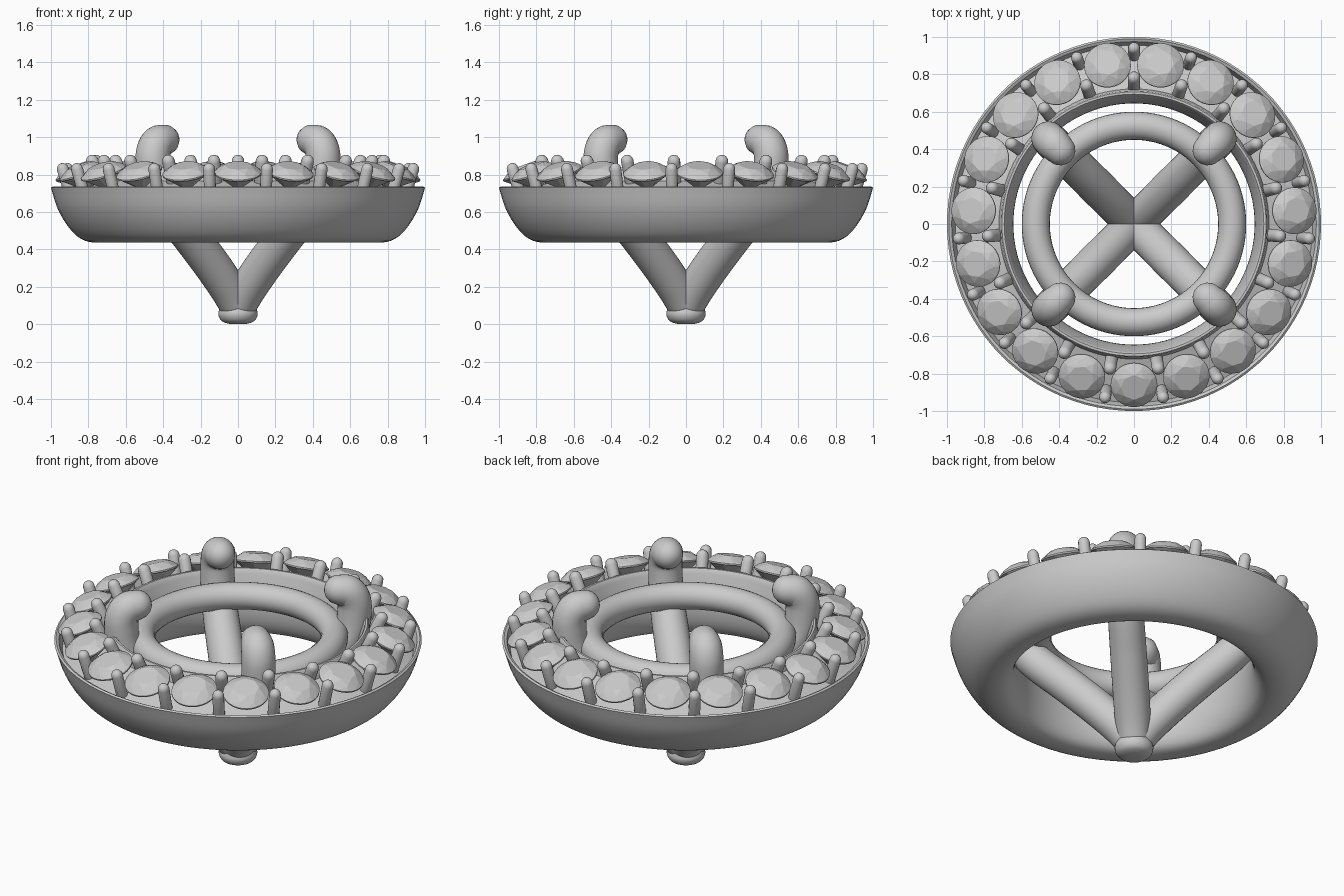
import bpy, bmesh, math
from mathutils import Vector, Matrix

if "Cube" in bpy.data.objects:
    bpy.data.objects.remove(bpy.data.objects["Cube"])

COUNT = 19  # halo stones


def finish(name, bm, smooth=True):
    bmesh.ops.recalc_face_normals(bm, faces=bm.faces)
    me = bpy.data.meshes.new(name)
    bm.to_mesh(me)
    bm.free()
    ob = bpy.data.objects.new(name, me)
    bpy.context.collection.objects.link(ob)
    if smooth:
        bpy.ops.object.select_all(action='DESELECT')
        ob.select_set(True)
        bpy.context.view_layer.objects.active = ob
        bpy.ops.object.shade_smooth_by_angle(angle=math.radians(40))
    return ob


def spline(pts, n=5):
    """Smooth curve through the points."""
    p = [Vector(q) for q in pts]
    p = [2 * p[0] - p[1]] + p + [2 * p[-1] - p[-2]]
    out = []
    for a, b, c, d in zip(p, p[1:], p[2:], p[3:]):
        for i in range(n):
            t = i / n
            out.append(0.5 * (2 * b + (c - a) * t + (2 * a - 5 * b + 4 * c - d) * t * t
                              + (3 * b - a - 3 * c + d) * t ** 3))
    return out + [p[-2]]


def revolve(name, profile, steps=96, closed=True):
    bm = bmesh.new()
    rings = []
    for i in range(steps):
        a = 2 * math.pi * i / steps
        rings.append([bm.verts.new((q[0] * math.cos(a), q[0] * math.sin(a), q[1])) for q in profile])
    m = len(profile)
    for i in range(steps):
        A, B = rings[i], rings[(i + 1) % steps]
        for j in range(m if closed else m - 1):
            k = (j + 1) % m
            bm.faces.new((A[j], B[j], B[k], A[k]))
    bmesh.ops.remove_doubles(bm, verts=bm.verts, dist=1e-5)
    return finish(name, bm)


def rod(name, path, angle, sides):
    """Round-ended rod; path holds (distance from axis, height, thickness radius)."""
    out = Vector((math.cos(angle), math.sin(angle), 0))
    side = Vector((-math.sin(angle), math.cos(angle), 0))
    up = Vector((0, 0, 1))
    pos = [out * q[0] + up * q[1] for q in path]
    tan = [(pos[min(i + 1, len(pos) - 1)] - pos[max(i - 1, 0)]).normalized() for i in range(len(pos))]
    sec = [(p, t, q[2]) for p, t, q in zip(pos, tan, path)]
    caps = [math.radians(d) for d in (25, 48, 68, 84)]
    p, t, r = sec[0]
    head = [(p - t * r * math.sin(c), t, r * math.cos(c)) for c in reversed(caps)]
    p, t, r = sec[-1]
    tail = [(p + t * r * math.sin(c), t, r * math.cos(c)) for c in caps]
    bm = bmesh.new()
    rings = []
    for p, t, r in head + sec + tail:
        n = t.cross(side)
        rings.append([bm.verts.new(p + r * (n * math.cos(2 * math.pi * k / sides)
                                            + side * math.sin(2 * math.pi * k / sides)))
                      for k in range(sides)])
    for A, B in zip(rings, rings[1:]):
        for k in range(sides):
            j = (k + 1) % sides
            bm.faces.new((A[k], A[j], B[j], B[k]))
    bm.faces.new(rings[0])
    bm.faces.new(rings[-1])
    return finish(name, bm)


def stone(name, angle):
    """Round brilliant cut, tilted outward."""
    bm = bmesh.new()

    def ring(n, r, z, off=0.0):
        return [bm.verts.new((r * math.cos(2 * math.pi * (k + off) / n),
                              r * math.sin(2 * math.pi * (k + off) / n), z)) for k in range(n)]
    table = ring(8, 0.07, 0.042)
    kite = ring(8, 0.102, 0.024, 0.5)
    girdle = ring(32, 0.125, 0.004)
    low = ring(32, 0.125, -0.004)
    culet = bm.verts.new((0, 0, -0.1))
    bm.faces.new(table)
    for k in range(8):
        j = (k + 1) % 8
        g = [girdle[(4 * k + i) % 32] for i in range(5)]
        bm.faces.new((table[k], table[j], kite[k]))
        bm.faces.new((table[j], kite[k], g[4]))
        bm.faces.new((table[j], kite[j], g[4]))
        bm.faces.new((kite[k], g[0], g[1], g[2]))
        bm.faces.new((kite[k], g[2], g[3], g[4]))
        bm.faces.new([culet] + [low[(4 * k + i) % 32] for i in range(5)])
    for k in range(32):
        j = (k + 1) % 32
        bm.faces.new((girdle[k], girdle[j], low[j], low[k]))
    place = (Matrix.Rotation(angle, 4, 'Z') @ Matrix.Translation((0.86, 0, 0.81))
             @ Matrix.Rotation(math.radians(20), 4, 'Y'))
    bmesh.ops.transform(bm, matrix=place, verts=bm.verts)
    return finish(name, bm, smooth=False)


# Halo gallery: rounded bowl outside, waisted wall inside, sunken sloping seat on top
shell = spline([(1.0, 0.73), (0.965, 0.62), (0.91, 0.525), (0.845, 0.46), (0.77, 0.437),
                (0.70, 0.452), (0.66, 0.51), (0.645, 0.60), (0.655, 0.72), (0.688, 0.83)])
revolve("halo_gallery", [tuple(q) for q in shell]
        + [(0.694, 0.837), (0.706, 0.837), (0.712, 0.83), (0.722, 0.765), (0.955, 0.68), (0.975, 0.73), (0.99, 0.737)])

# Inner support ring
revolve("inner_ring", [(0.525 + 0.075 * math.cos(math.radians(15 * k)),
                        0.75 + 0.075 * math.sin(math.radians(15 * k))) for k in range(24)])

# Hub under the claws
revolve("hub", [tuple(q) for q in spline([(0.0, 0.0), (0.05, 0.003), (0.088, 0.018),
                                         (0.105, 0.05), (0.1, 0.085)])] + [(0, 0.12)], 32, False)

# Four hooked claws running from the hub to the top
claw = [(0.02, 0.11, 0.09), (0.085, 0.2, 0.098), (0.2, 0.32, 0.1), (0.36, 0.47, 0.1),
        (0.53, 0.62, 0.098), (0.625, 0.74, 0.095), (0.645, 0.87, 0.093), (0.635, 0.935, 0.092),
        (0.605, 0.972, 0.09), (0.56, 0.985, 0.083)]
for i in range(4):
    rod(f"claw_{i + 1}", spline(claw), math.radians(45 + 90 * i), 28)

# Halo stones with an inner and an outer bead prong in every gap
step = 2 * math.pi / COUNT
for i in range(COUNT):
    a = -math.pi / 2 + i * step
    stone(f"halo_stone_{i + 1}", a)
    rod(f"outer_prong_{i + 1}", [(0.895, 0.68, 0.032), (0.94, 0.83, 0.032)], a + step / 2, 14)
    rod(f"inner_prong_{i + 1}", [(0.725, 0.75, 0.034), (0.782, 0.872, 0.034)], a + step / 2, 14)
